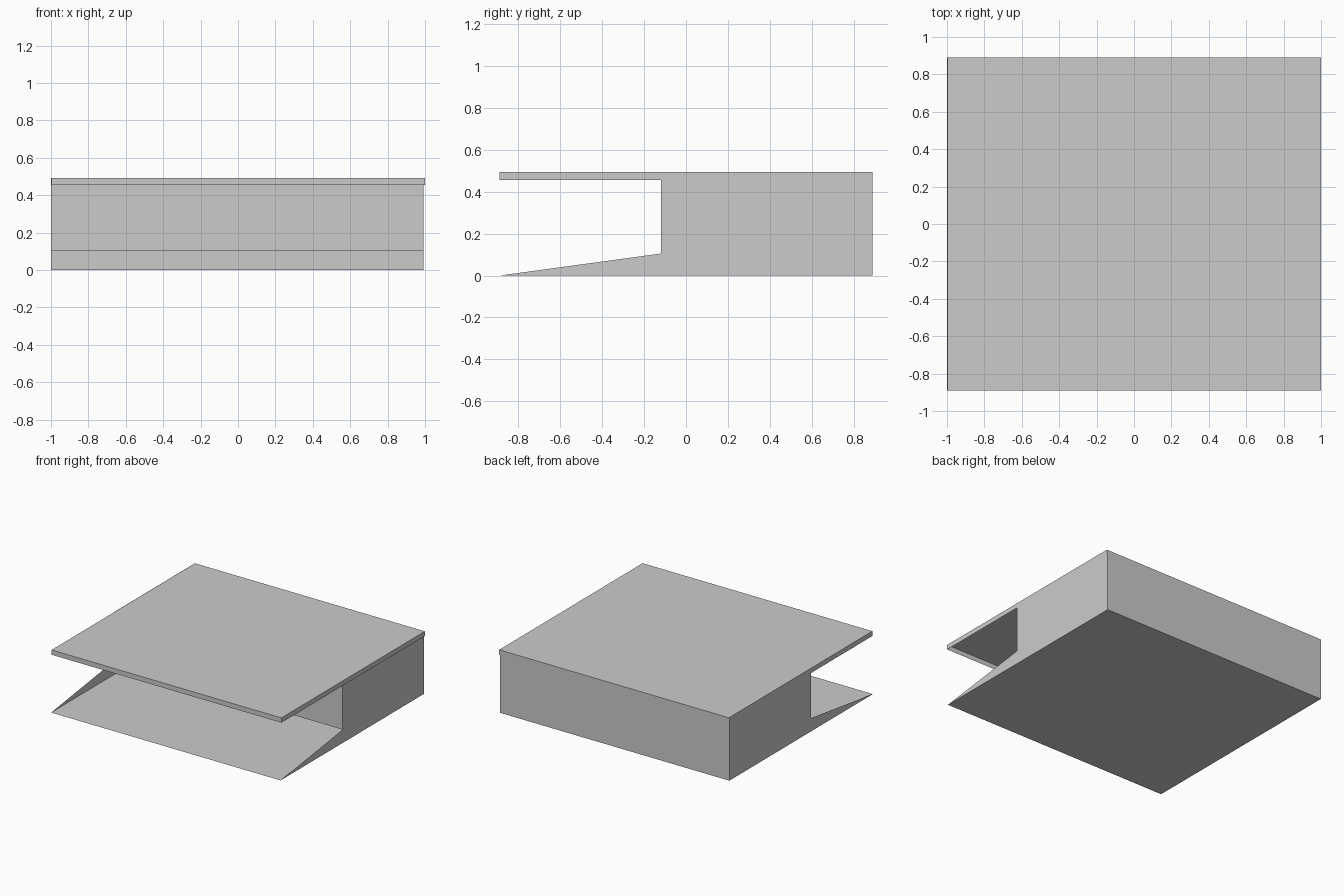
import bpy
import bmesh

cube = bpy.data.objects.get("Cube")
if cube:
    bpy.data.objects.remove(cube, do_unlink=True)

grey = bpy.data.materials.new("plain_grey")
grey.use_nodes = True
colour = (0.6, 0.6, 0.6, 1)
grey.diffuse_color = colour
grey.node_tree.nodes["Principled BSDF"].inputs["Base Color"].default_value = colour


def sheet_object(name, panels):
    """Thin sheet part: each panel is a flat outline with outward winding."""
    bm = bmesh.new()
    for outline in panels:
        bm.faces.new([bm.verts.new(p) for p in outline])
    bmesh.ops.remove_doubles(bm, verts=bm.verts[:], dist=0.0001)
    mesh = bpy.data.meshes.new(name)
    bm.to_mesh(mesh)
    bm.free()
    mesh.materials.append(grey)
    obj = bpy.data.objects.new(name, mesh)
    bpy.context.collection.objects.link(obj)
    return obj


def across(x0, x1, a, b):
    """Rectangle spanning x between two (y, z) profile points."""
    return [(x0, *a), (x1, *a), (x1, *b), (x0, *b)]


FRONT, BACK, MOUTH = -0.89, 0.89, -0.12
RAMP, LIP, TOP = 0.105, 0.455, 0.493
L, R = -1.0, 0.993

# Hollow body: side walls rising from a pointed front, floor, back, inner wall
side = [(FRONT, 0), (BACK, 0), (BACK, TOP - 0.002), (MOUTH, TOP - 0.002), (MOUTH, RAMP)]
sheet_object("body_shell", [
    [(R, y, z) for y, z in side],
    [(L, y, z) for y, z in reversed(side)],
    across(L, R, (BACK, 0), (FRONT, 0)),
    across(L, R, (BACK, TOP - 0.002), (BACK, 0)),
    across(L, R, (MOUTH, RAMP), (MOUTH, TOP - 0.002)),
])

# Lid: top sheet with a short turned-down rim, open underneath
L, R = -0.996, 1.0
rim = [(FRONT, LIP), (BACK, LIP), (BACK, TOP), (FRONT, TOP)]
sheet_object("lid", [
    [(R, y, z) for y, z in rim],
    [(L, y, z) for y, z in reversed(rim)],
    across(L, R, (FRONT, TOP), (BACK, TOP)),
    across(L, R, (FRONT, LIP), (FRONT, TOP)),
    across(L, R, (BACK, TOP), (BACK, LIP)),
])
